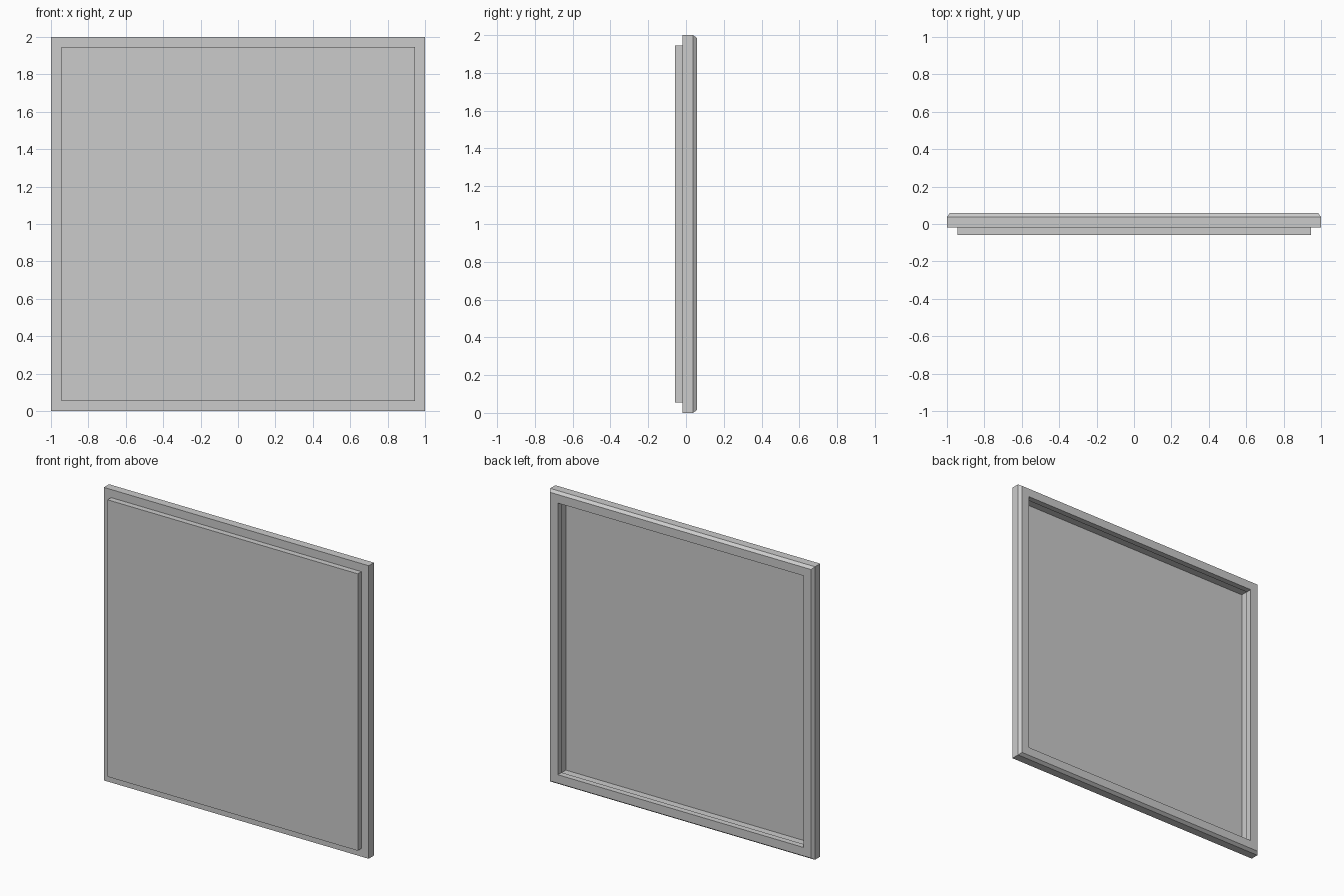
import bpy
import bmesh

if "Cube" in bpy.data.objects:
    bpy.data.objects.remove(bpy.data.objects["Cube"])

# Square cross-sections from front face, round the rim, to the recessed back: (half width, y)
PROFILE = [
    (0.945, -0.058), (0.945, -0.019),   # raised front panel
    (1.0, -0.019), (1.0, 0.037),        # outer rim
    (0.985, 0.058), (0.927, 0.058),     # outer chamfer and back face of rim
    (0.927, 0.018), (0.936, 0.018),     # rim wall, then undercut behind the panel
    (0.936, -0.042),
]


def square_loop(bm, half, y):
    corners = [(-1, -1), (1, -1), (1, 1), (-1, 1)]
    return [bm.verts.new((half * sx, y, 1 + half * sz)) for sx, sz in corners]


def build_panel(name, profile):
    bm = bmesh.new()
    loops = [square_loop(bm, h, y) for h, y in profile]
    for a, b in zip(loops, loops[1:]):
        for i in range(4):
            j = (i + 1) % 4
            bm.faces.new((a[i], a[j], b[j], b[i]))
    # front face and recessed back face
    bm.faces.new(loops[0])
    bm.faces.new(loops[-1])
    bmesh.ops.recalc_face_normals(bm, faces=bm.faces[:])
    mesh = bpy.data.meshes.new(name)
    bm.to_mesh(mesh)
    bm.free()
    obj = bpy.data.objects.new(name, mesh)
    bpy.context.collection.objects.link(obj)
    return obj


build_panel("framed_panel", PROFILE)
